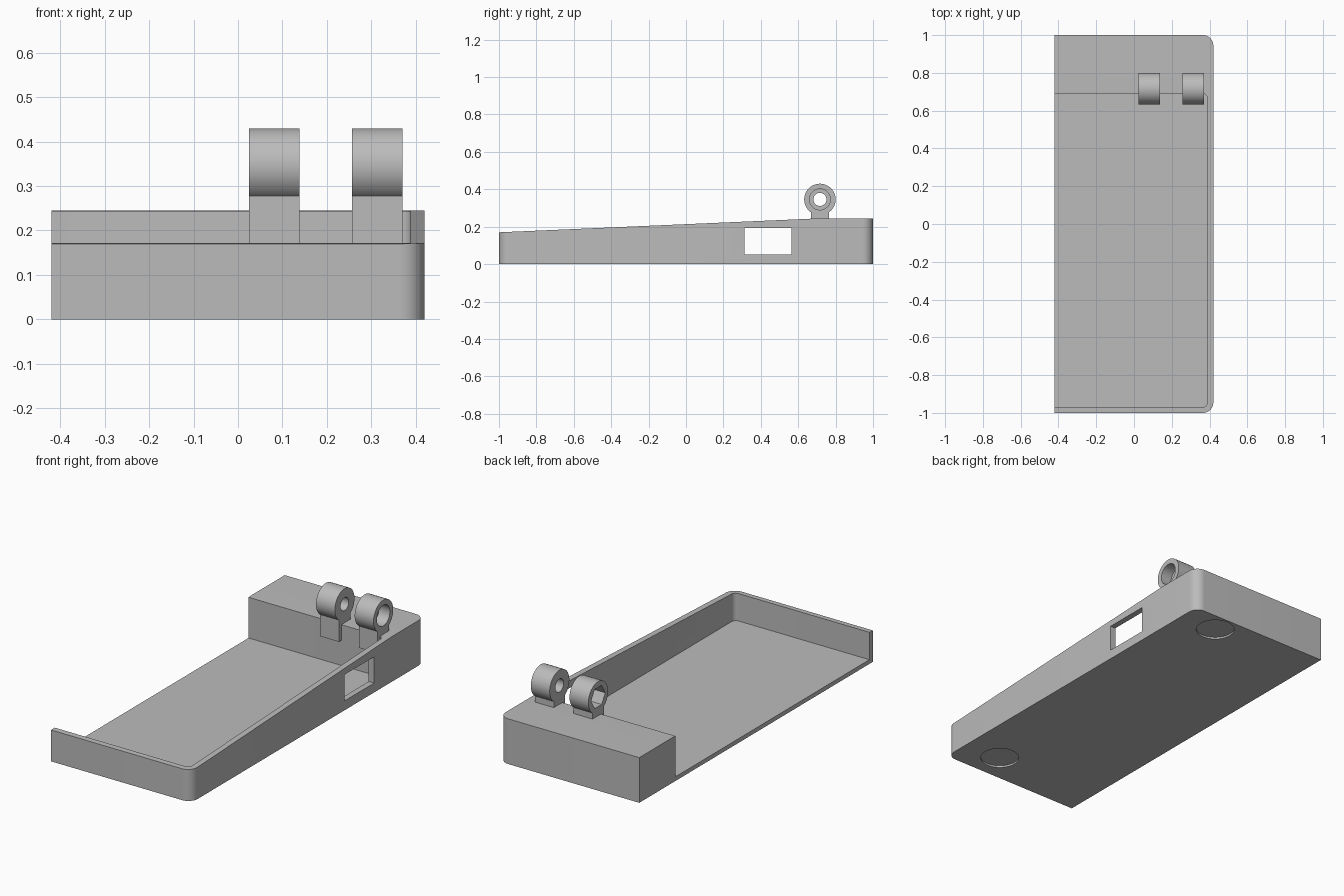
import bpy, bmesh, math
from mathutils import Matrix, Vector

if "Cube" in bpy.data.objects:
    bpy.data.objects.remove(bpy.data.objects["Cube"])

grey = bpy.data.materials.new("plain grey")
grey.use_nodes = True
colour = (0.5, 0.5, 0.5, 1)
grey.diffuse_color = colour
grey.node_tree.nodes["Principled BSDF"].inputs["Base Color"].default_value = colour


def finish(name, bm):
    bmesh.ops.recalc_face_normals(bm, faces=bm.faces)
    mesh = bpy.data.meshes.new(name)
    bm.to_mesh(mesh)
    bm.free()
    mesh.materials.append(grey)
    obj = bpy.data.objects.new(name, mesh)
    bpy.context.collection.objects.link(obj)
    return obj


def prism(name, profile, x0, x1, radius=0):
    """Extrude a (y, z) profile along x, rounding the upright edges at x1."""
    bm = bmesh.new()
    face = bm.faces.new([bm.verts.new((x0, y, z)) for y, z in profile])
    new = bmesh.ops.extrude_face_region(bm, geom=[face])["geom"]
    bmesh.ops.translate(bm, vec=(x1 - x0, 0, 0),
                        verts=[v for v in new if isinstance(v, bmesh.types.BMVert)])
    if radius:
        def upright(e):
            a, b = (v.co for v in e.verts)
            return min(a.x, b.x) > x1 - 0.001 and abs(a.y - b.y) < 0.001
        bmesh.ops.bevel(bm, geom=[e for e in bm.edges if upright(e)], offset=radius,
                        segments=10, profile=0.5, affect='EDGES')
    return finish(name, bm)


def box(name, x0, x1, y0, y1, z0, z1, radius=0):
    return prism(name, [(y0, z0), (y1, z0), (y1, z1), (y0, z1)], x0, x1, radius)


def cylinder(name, centre, radius, length, sides=48, along_x=True):
    bm = bmesh.new()
    turn = Matrix.Rotation(math.pi / 2, 4, 'Y') if along_x else Matrix()
    bmesh.ops.create_cone(bm, cap_ends=True, segments=sides, radius1=radius,
                          radius2=radius, depth=length,
                          matrix=Matrix.Translation(Vector(centre)) @ turn)
    return finish(name, bm)


def combine(target, other, operation):
    mod = target.modifiers.new("boolean", 'BOOLEAN')
    mod.operation, mod.solver, mod.object = operation, 'EXACT', other
    bpy.context.view_layer.objects.active = target
    bpy.ops.object.modifier_apply(modifier=mod.name)
    bpy.data.objects.remove(other)


def smooth(obj):
    bpy.ops.object.select_all(action='DESELECT')
    obj.select_set(True)
    bpy.context.view_layer.objects.active = obj
    bpy.ops.object.shade_smooth_by_angle(angle=math.radians(30))


# Wedge tray with two rounded corners, open on one side
tray = prism("tray", [(-1, 0), (1, 0), (1, 0.245), (0.72, 0.245), (-1, 0.17)],
             -0.42, 0.42, 0.055)
combine(tray, box("pocket", -0.6, 0.388, -0.97, 0.69, 0.023, 0.5, 0.025), 'DIFFERENCE')
combine(tray, box("side_window", 0.3, 0.5, 0.313, 0.565, 0.051, 0.193), 'DIFFERENCE')

# Shallow round recesses under the floor for feet
for y in (0.89, -0.84):
    combine(tray, cylinder("foot_recess", (0.2, y, 0), 0.098, 0.02, along_x=False),
            'DIFFERENCE')
smooth(tray)

# Hinge knuckles: barrel on a bracket, with a pin hole and a wider pocket outside
HY, HZ = 0.716, 0.346
for name, x0, x1, outer_x, sides in (("inner_hinge", 0.025, 0.138, 0.025, 6),
                                     ("outer_hinge", 0.257, 0.37, 0.37, 48)):
    mid = (x0 + x1) / 2
    hinge = cylinder(name, (mid, HY, HZ), 0.084, x1 - x0, 64)
    combine(hinge, box("bracket", x0, x1, 0.667, 0.765, 0.16, HZ), 'UNION')
    combine(hinge, cylinder("pin_hole", (mid, HY, HZ), 0.035, 0.3), 'DIFFERENCE')
    combine(hinge, cylinder("pocket", (outer_x, HY, HZ), 0.06 if sides == 6 else 0.056,
                            0.13, sides), 'DIFFERENCE')
    smooth(hinge)
